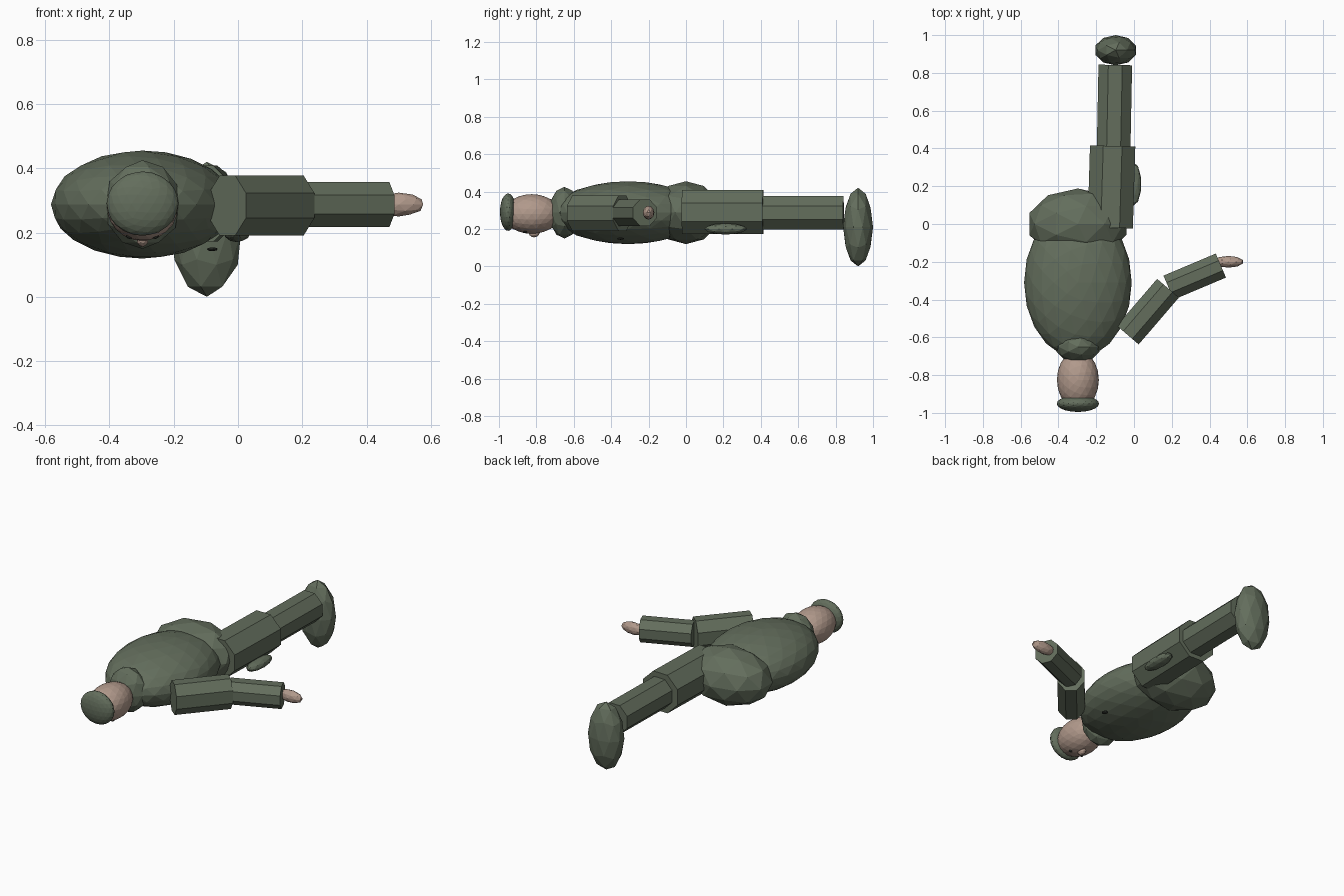
import bpy, math
from mathutils import Vector, Matrix

if "Cube" in bpy.data.objects:
    bpy.data.objects.remove(bpy.data.objects["Cube"])


def material(name, rgb):
    m = bpy.data.materials.new(name)
    m.diffuse_color = (*rgb, 1)
    m.use_nodes = True
    m.node_tree.nodes["Principled BSDF"].inputs["Base Color"].default_value = m.diffuse_color
    return m


GREEN = material("field_green", (0.125, 0.155, 0.108))
SKIN = material("skin", (0.44, 0.32, 0.26))
DARK = material("dark", (0.03, 0.035, 0.028))


def ellipsoid(name, centre, radii, mat, level=2, turn=0):
    """Faceted ball stretched to three radii."""
    bpy.ops.mesh.primitive_ico_sphere_add(subdivisions=level, radius=1)
    ob = bpy.context.object
    ob.name = name
    ob.data.transform(Matrix.Diagonal((*radii, 1)))
    ob.location = centre
    ob.rotation_euler.z = math.radians(turn)
    ob.data.materials.append(mat)
    return ob


def limb(name, start, end, half_width, half_height, mat):
    """Eight-sided prism between two points, flat side up."""
    a, b = Vector(start), Vector(end)
    bpy.ops.mesh.primitive_cylinder_add(vertices=8, radius=1 / math.cos(math.pi / 8),
                                        depth=(b - a).length)
    ob = bpy.context.object
    ob.name = name
    me = ob.data
    # eighth-turn so the flats face out, then lay the prism along local y
    lay = Matrix.Rotation(math.pi / 2, 4, 'X')
    corner = max(me.vertices, key=lambda v: v.co.y).co.y
    if corner > 1.05:
        lay = lay @ Matrix.Rotation(math.pi / 8, 4, 'Z')
    me.transform(Matrix.Diagonal((half_width, 1, half_height, 1)) @ lay)
    ob.location = (a + b) / 2
    d = b - a
    ob.rotation_euler.z = math.atan2(-d.x, d.y)
    me.materials.append(mat)
    return ob


# Body
ellipsoid("torso", (-0.297, -0.31, 0.287), (0.285, 0.40, 0.168), GREEN, 3)
ellipsoid("pelvis", (-0.297, 0.0, 0.287), (0.27, 0.188, 0.168), GREEN)
ellipsoid("collar", (-0.297, -0.65, 0.287), (0.12, 0.085, 0.138), GREEN)
ellipsoid("chest_button", (-0.08, -0.35, 0.148), (0.017, 0.02, 0.006), DARK)

# Head, face down
ellipsoid("head", (-0.297, -0.825, 0.28), (0.111, 0.155, 0.106), SKIN, 3)
ellipsoid("cap", (-0.297, -0.951, 0.29), (0.112, 0.044, 0.1), GREEN, 3)
ellipsoid("nose", (-0.297, -0.812, 0.18), (0.019, 0.03, 0.025), SKIN)
for side, x in (("left", -0.337), ("right", -0.257)):
    ellipsoid("eye_" + side, (x, -0.86, 0.19), (0.011, 0.011, 0.01), DARK)

# Arm stretched out sideways
limb("upper_arm", (-0.033, -0.588, 0.284), (0.18, -0.34, 0.284), 0.076, 0.094, GREEN)
limb("forearm", (0.183, -0.337, 0.287), (0.46, -0.22, 0.287), 0.069, 0.07, GREEN)
ellipsoid("hand", (0.50, -0.2, 0.287), (0.08, 0.031, 0.037), SKIN, 2)

# Leg stretched out behind
limb("thigh", (-0.126, -0.02, 0.29), (-0.113, 0.413, 0.29), 0.12, 0.118, GREEN)
limb("shin", (-0.108, 0.39, 0.287), (-0.099, 0.842, 0.287), 0.089, 0.089, GREEN)
ellipsoid("boot", (-0.097, 0.92, 0.21), (0.113, 0.08, 0.21), GREEN)
ellipsoid("thigh_pouch", (-0.003, 0.212, 0.2), (0.042, 0.115, 0.03), GREEN)
